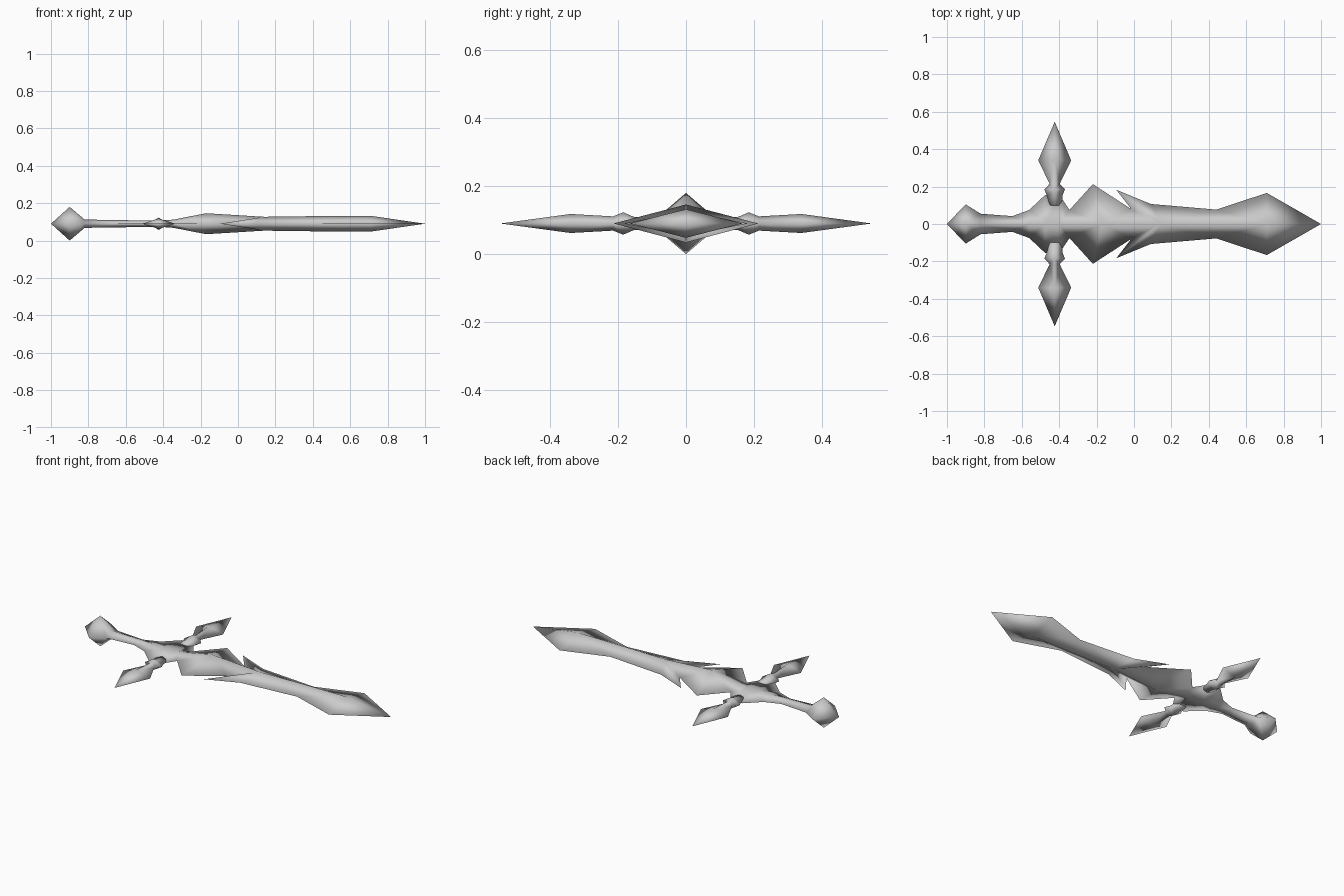
import bpy, bmesh
from mathutils import Vector

if "Cube" in bpy.data.objects:
    bpy.data.objects.remove(bpy.data.objects["Cube"])

ZC = 0.09  # height of the sword's mid plane

steel = bpy.data.materials.new("grey steel")
steel.diffuse_color = (0.6, 0.6, 0.6, 1)
steel.use_nodes = True
steel.node_tree.nodes["Principled BSDF"].inputs["Base Color"].default_value = steel.diffuse_color


def loft(name, sections, place):
    """Diamond sections (ridge position, half height, edge position, half width)."""
    bm = bmesh.new()
    rings = []
    for r, h, e, w in sections:
        pts = [(r, 0, h), (e, w, 0), (r, 0, -h), (e, -w, 0)]
        rings.append([bm.verts.new(place(*p)) for p in pts])
    for a, b in zip(rings, rings[1:]):
        for i in range(4):
            j = (i + 1) % 4
            bm.faces.new((a[i], a[j], b[j], b[i]))
    bm.faces.new(rings[0])
    bm.faces.new(rings[-1])
    bmesh.ops.remove_doubles(bm, verts=bm.verts, dist=1e-5)
    bmesh.ops.triangulate(bm, faces=bm.faces)
    bmesh.ops.recalc_face_normals(bm, faces=bm.faces)
    for f in bm.faces:
        f.smooth = True
    me = bpy.data.meshes.new(name)
    bm.to_mesh(me)
    bm.free()
    me.materials.append(steel)
    ob = bpy.data.objects.new(name, me)
    bpy.context.collection.objects.link(ob)
    return ob


def along_x(l, w, h):
    return Vector((l, w, ZC + h))


# pommel, grip and the flared middle of the guard
hilt = [(-1, 0, -1, 0), (-0.9, 0.09, -0.9, 0.105), (-0.82, 0.022, -0.82, 0.055),
        (-0.65, 0.02, -0.65, 0.042), (-0.56, 0.018, -0.56, 0.075),
        (-0.475, 0.018, -0.475, 0.155), (-0.4, 0.018, -0.395, 0.15),
        (-0.345, 0.022, -0.345, 0.075)]

# blade: the three sections sharing one ridge point make the backswept barbs
blade = [(-0.345, 0.022, -0.345, 0.075), (-0.17, 0.056, -0.22, 0.213),
         (0.14, 0.037, -0.015, 0.08), (0.14, 0.037, -0.095, 0.183),
         (0.14, 0.037, 0.09, 0.107), (0.44, 0.041, 0.44, 0.077),
         (0.71, 0.042, 0.71, 0.166), (1, 0, 1, 0)]
loft("hilt_and_blade", hilt + blade[1:], along_x)

# guard arms: collar, neck and pointed leaf, mirrored across y
arm = [(0.10, 0.015, 0.10, 0.04), (0.155, 0.02, 0.155, 0.043),
       (0.185, 0.033, 0.185, 0.055), (0.215, 0.021, 0.215, 0.027),
       (0.34, 0.028, 0.34, 0.088), (0.547, 0, 0.547, 0)]
for side, s in (("left", 1), ("right", -1)):
    loft("guard_arm_" + side, arm,
         lambda l, w, h, s=s: Vector((-0.424 + w, s * l, ZC + h)))
